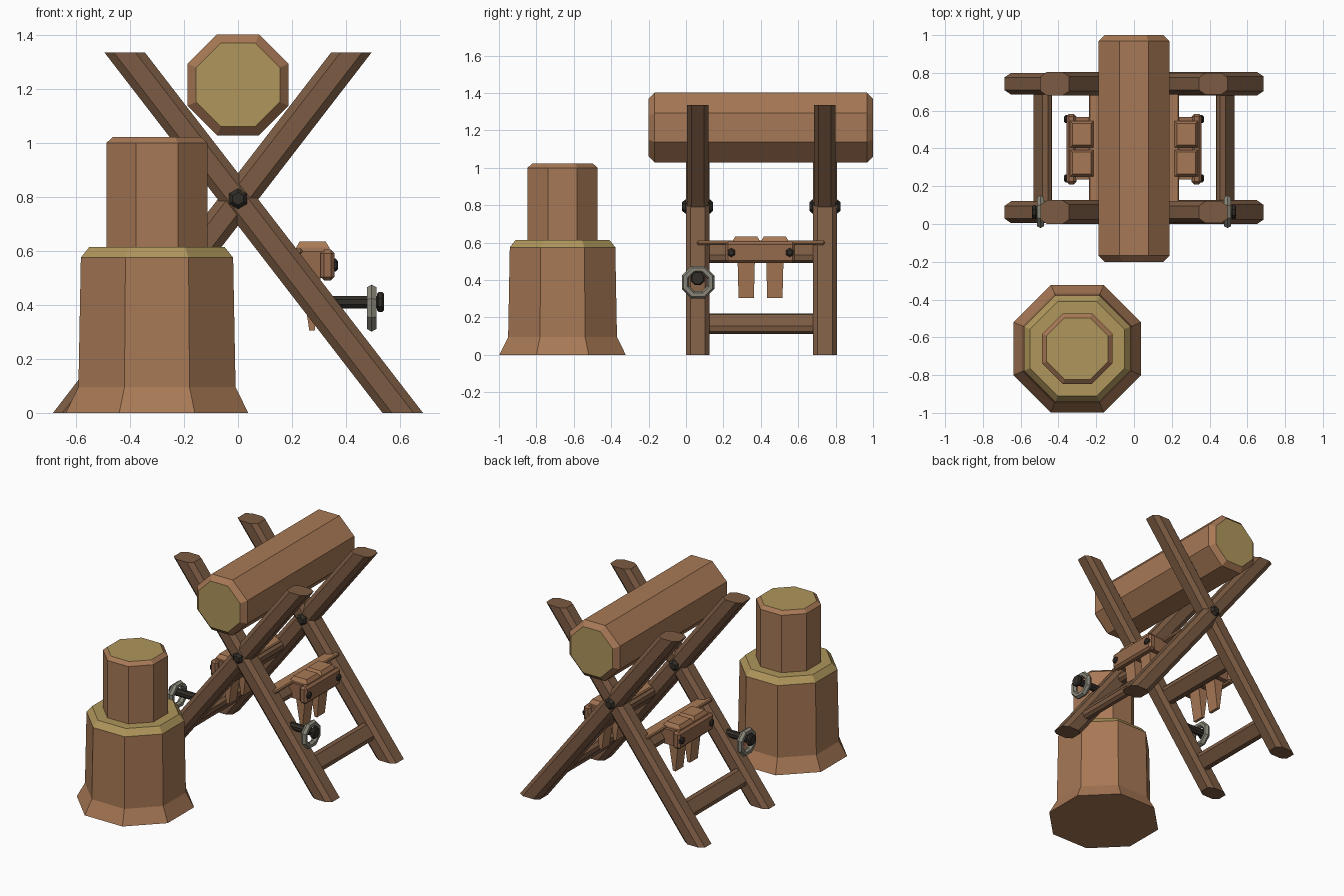
import bpy, bmesh, math
from mathutils import Vector, Matrix

cube = bpy.data.objects.get("Cube")
if cube:
    bpy.data.objects.remove(cube, do_unlink=True)


def material(name, rgb):
    m = bpy.data.materials.new(name)
    m.use_nodes = True
    m.diffuse_color = (*rgb, 1)
    node = next(n for n in m.node_tree.nodes if n.type == 'BSDF_PRINCIPLED')
    node.inputs["Base Color"].default_value = (*rgb, 1)
    return m


BARK = material("light bark", (0.39, 0.19, 0.092))
CUT = material("cut wood", (0.43, 0.305, 0.105))
BEAM = material("dark timber", (0.20, 0.105, 0.056))
RACK = material("rack timber", (0.30, 0.142, 0.072))
IRON = material("dark iron", (0.032, 0.027, 0.021))
STEEL = material("grey steel", (0.25, 0.235, 0.19))

LEAN = 0.7715                      # sideways run of a leg per unit of height
TILT = math.atan(LEAN)


def loft(name, rings, mat, second=None, rule=None):
    """Skin equal-sized rings of points and cap both ends."""
    bm = bmesh.new()
    loops = [[bm.verts.new(p) for p in ring] for ring in rings]
    n = len(loops[0])
    for a, b in zip(loops, loops[1:]):
        for i in range(n):
            j = (i + 1) % n
            bm.faces.new((a[i], a[j], b[j], b[i]))
    bm.faces.new(loops[0])
    bm.faces.new(loops[-1])
    bmesh.ops.recalc_face_normals(bm, faces=bm.faces)
    if rule:
        for f in bm.faces:
            f.material_index = int(rule(f))
    mesh = bpy.data.meshes.new(name)
    bm.to_mesh(mesh)
    bm.free()
    for m in (mat, second):
        if m:
            mesh.materials.append(m)
    ob = bpy.data.objects.new(name, mesh)
    bpy.context.collection.objects.link(ob)
    return ob


def ngon(apothem, sides=8, turn=0.5):
    r = apothem / math.cos(math.pi / sides)
    return [(r * math.cos(2 * math.pi * (i + turn) / sides),
             r * math.sin(2 * math.pi * (i + turn) / sides)) for i in range(sides)]


def chamfered(w, h, cx, cy):
    """Rectangle of half sizes w, h with its corners cut off."""
    return [(w, h - cy), (w - cx, h), (cx - w, h), (-w, h - cy),
            (-w, cy - h), (cx - w, -h), (w - cx, -h), (w, cy - h)]


def turned(name, axis, centre, profile, mat, sides=8, turn=0.5, **extra):
    """Many-sided solid along x, y or z from (position, apothem) pairs."""
    place = {'x': lambda u, v, t: (t, u, v), 'y': lambda u, v, t: (u, t, v),
             'z': lambda u, v, t: (u, v, t)}[axis]
    c = Vector(centre)
    rings = [[c + Vector(place(u, v, t)) for u, v in ngon(a, sides, turn)]
             for t, a in profile]
    return loft(name, rings, mat, **extra)


def block(name, lo, hi, mat, bevel=0.0):
    (x0, y0, z0), (x1, y1, z1) = lo, hi
    rings = [[(x0, y0, z), (x1, y0, z), (x1, y1, z), (x0, y1, z)] for z in (z0, z1)]
    ob = loft(name, rings, mat)
    if bevel:
        mod = ob.modifiers.new("Bevel", 'BEVEL')
        mod.width = bevel
        mod.segments = 1
    return ob


def mirrored(ob):
    """Copy a part to the other side of x = 0."""
    twin = ob.copy()
    twin.data = ob.data.copy()
    twin.name = ob.name + "_right"
    twin.data.transform(Matrix.Scale(-1, 4, (1, 0, 0)))
    twin.data.flip_normals()
    bpy.context.collection.objects.link(twin)
    ob.name += "_left"


# Chopping stump with a shorter log standing on it
STUMP = (-0.30, -0.66, 0)
turned("stump", 'z', STUMP, [(0, 0.338), (0.095, 0.291), (0.575, 0.282), (0.615, 0.25)],
       BARK, second=CUT, rule=lambda f: f.calc_center_median().z > 0.58)
turned("standing_log", 'z', STUMP, [(0.61, 0.187), (1.0, 0.187), (1.022, 0.163)],
       BARK, second=CUT, rule=lambda f: f.normal.z > 0.9)

# Log lying in the sawhorse
turned("lying_log", 'y', (0, 0, 1.215),
       [(-0.2, 0.155), (-0.168, 0.187), (0.968, 0.187), (1.0, 0.155)],
       BARK, second=CUT, rule=lambda f: abs(f.normal.y) > 0.9)

# Crossed legs and their pivot bolts
for label, y in (("front", 0.0625), ("back", 0.7425)):
    for side, s, half in (("left", 1, 0.0635), ("right", -1, 0.058)):
        rings = [[(s * (0.61 - LEAN * z) + u, y + v, z)
                  for u, v in chamfered(0.075, half, 0.035, 0.024)] for z in (0, 1.335)]
        loft(f"{label}_{side}_leg", rings, BEAM)
    turned(label + "_pivot_bolt", 'y', (0, y, 0.793),
           [(-0.083, 0.02), (-0.066, 0.033), (0.066, 0.033), (0.083, 0.02)], IRON, sides=6)

# Rails joining front and back legs
for label, z in (("lower", 0.165), ("upper", 0.545)):
    x = 0.61 - LEAN * z
    ct, st = math.cos(TILT), math.sin(TILT)
    rings = [[(x + u * ct - v * st, y, z + u * st + v * ct)
              for u, v in chamfered(0.032, 0.06, 0.02, 0.02)] for y in (0.09, 0.71)]
    mirrored(loft(label + "_rail", rings, BEAM))
mirrored(block("rail_cap", (0.16, 0.06, 0.588), (0.238, 0.74, 0.61), BARK, 0.006))

# Rack board with spacers and bolts
mirrored(block("rack_board", (0.305, 0.21, 0.49), (0.358, 0.583, 0.605), RACK, 0.014))
for i, (a, b) in enumerate(((0.235, 0.265), (0.385, 0.41), (0.535, 0.567))):
    mirrored(block(f"rack_spacer_{i + 1}", (0.2, a, 0.5), (0.31, b, 0.6), RACK))
for i, y in enumerate((0.242, 0.555)):
    mirrored(turned(f"rack_bolt_{i + 1}", 'x', (0, y, 0.547),
                    [(0.34, 0.021), (0.362, 0.021), (0.371, 0.012)], IRON, sides=6))

# Wooden wedges hanging in the rack
for i, y in enumerate((0.322, 0.475)):
    steps = ((0.305, 0.264, 0.284, 0.041), (0.5, 0.235, 0.306, 0.046), (0.6, 0.222, 0.312, 0.05))
    rings = [[(x0, y - h, z), (x1, y - h, z), (x1, y + h, z), (x0, y + h, z)]
             for z, x0, x1, h in steps]
    mirrored(loft(f"wedge_{i + 1}", rings, BARK))
    steps = ((0.595, 0.215, 0.338, 0.071), (0.612, 0.215, 0.338, 0.071), (0.634, 0.228, 0.325, 0.058))
    rings = [[(x0, y - h, z), (x1, y - h, z), (x1, y + h, z), (x0, y + h, z)]
             for z, x0, x1, h in steps]
    mirrored(loft(f"wedge_head_{i + 1}", rings, BARK))

# Iron pegs on the front legs, each with a hanging steel ring
mirrored(turned("peg", 'x', (0, 0.0625, 0.41), [(0.29, 0.023), (0.52, 0.023)], IRON))
mirrored(turned("peg_head", 'x', (0, 0.0625, 0.41),
                [(0.514, 0.03), (0.521, 0.037), (0.534, 0.037), (0.541, 0.03)], IRON))
bpy.ops.mesh.primitive_torus_add(major_segments=8, minor_segments=6,
                                 major_radius=0.073, minor_radius=0.021)
ring = bpy.context.object
ring.name = "hanging_ring"
ring.data.transform(Matrix.Translation((0.495, 0.065, 0.388))
                    @ Matrix.Rotation(math.pi / 2, 4, 'Y')
                    @ Matrix.Rotation(math.pi / 8, 4, 'Z'))
ring.matrix_world = Matrix.Identity(4)
ring.data.materials.clear()
ring.data.materials.append(STEEL)
mirrored(ring)
